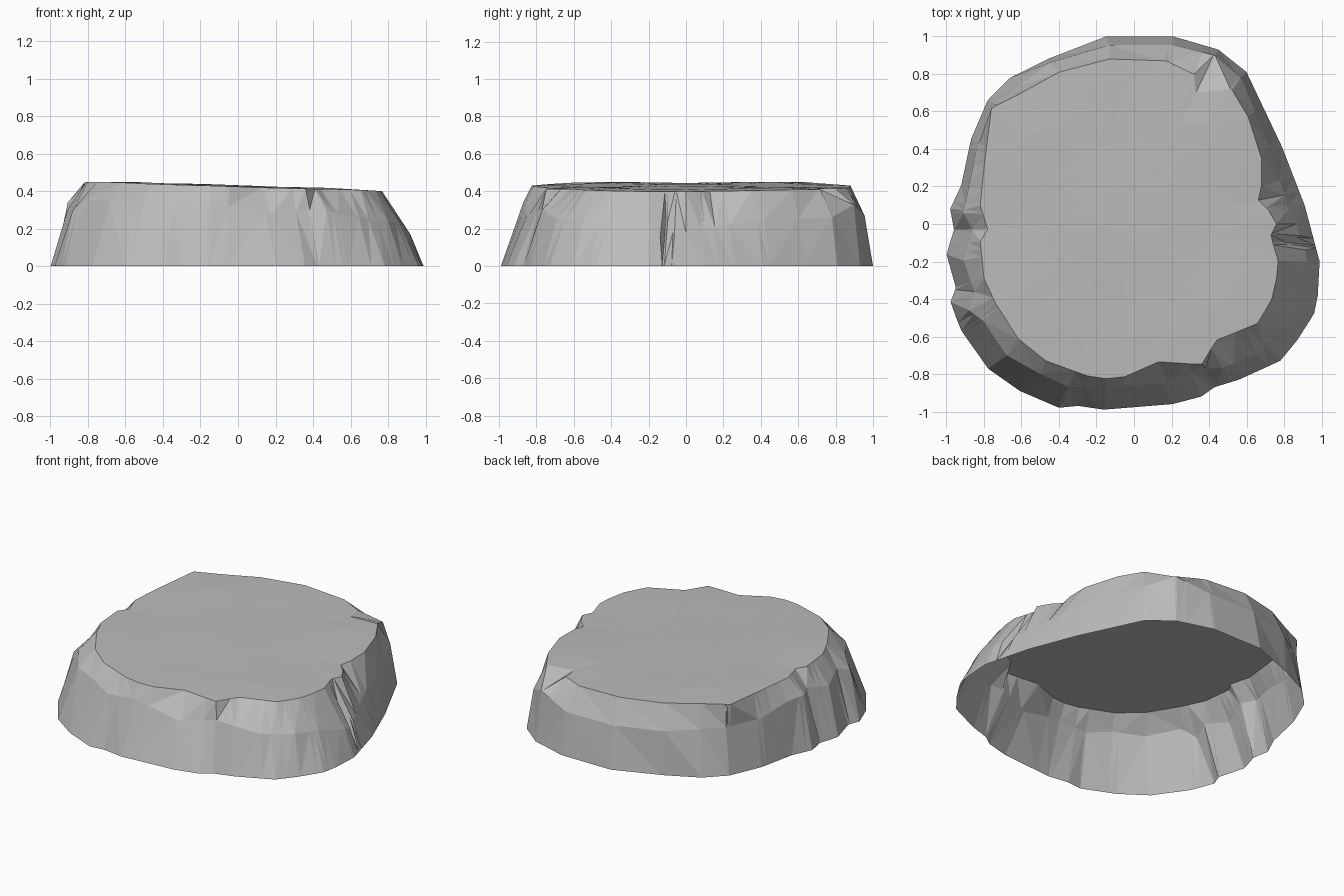
import bpy
import bmesh
from math import atan2, cos, sin
from mathutils import Vector

cube = bpy.data.objects.get("Cube")
if cube:
    bpy.data.objects.remove(cube, do_unlink=True)

# Ground outline of the rock, counter-clockwise
foot = [(.99, -.2), (.91, .1), (.79, .41), (.6, .81), (.45, .93), (.21, 1), (-.15, 1),
        (-.46, .88), (-.66, .78), (-.78, .66), (-.87, .45), (-.92, .21), (-.98, .08),
        (-.96, -.03), (-1, -.16), (-.95, -.34), (-.98, -.42), (-.92, -.57), (-.78, -.77),
        (-.61, -.89), (-.4, -.98), (-.3, -.97), (-.16, -.99), (.21, -.96), (.36, -.92),
        (.43, -.87), (.56, -.83), (.78, -.73), (.87, -.62), (.96, -.48), (.98, -.38)]

# Worn shoulder between wall and rim, with its height
shoulder = [(.92, -.2, .17), (.92, -.14, .15), (.8, -.1, .25), (.89, -.06, .16),
            (.82, .1, .2), (.72, .42, .25), (.57, .78, .26), (.43, .9, .33),
            (.21, .955, .27), (-.13, .955, .27), (-.45, .86, .28), (-.74, .64, .3),
            (-.84, .4, .3), (-.88, .2, .34), (-.91, .06, .34), (-.86, -.03, .34),
            (-.91, -.2, .3), (-.85, -.36, .34), (-.88, -.46, .3), (-.8, -.52, .36),
            (-.68, -.7, .34), (-.5, -.8, .35), (-.35, -.87, .32), (-.15, -.87, .34),
            (.15, -.85, .27), (.37, -.77, .3), (.47, -.77, .3), (.65, -.69, .25),
            (.8, -.55, .24), (.87, -.4, .22)]

# Chipped edge of the flat top
rim = [(.76, 0), (.73, -.06), (.74, -.1), (.77, -.2), (.76, -.29), (.735, -.4),
       (.66, -.53), (.44, -.62), (.36, -.75), (.13, -.735), (-.05, -.815), (-.15, -.825),
       (-.25, -.81), (-.47, -.73), (-.62, -.61), (-.74, -.42), (-.8, -.29), (-.82, -.09),
       (-.78, -.03), (-.82, .1), (-.8, .3), (-.76, .62), (-.6, .7), (-.4, .81),
       (-.13, .88), (.17, .87), (.32, .8), (.33, .7), (.52, .72), (.61, .57),
       (.68, .35), (.68, .2), (.66, .13), (.72, .07)]


def top_height(x, y):
    """Gently tilted top with slight unevenness."""
    return .423 - .031 * x + .004 * sin(5 * x + 2) * cos(6 * y)


def angle(p):
    return round(atan2(p[1], p[0]), 2)


def ray_point(outline, a):
    """Where a ray from the middle crosses an outline."""
    d = Vector((cos(a), sin(a), 0))
    for i, p in enumerate(outline):
        p, q = Vector(p), Vector(outline[i - 1])
        cross_p, cross_q = d.x * p.y - d.y * p.x, d.x * q.y - d.y * q.x
        if cross_p * cross_q <= 0 and cross_p != cross_q and d.dot(p + q) > 0:
            return p.lerp(q, cross_p / (cross_p - cross_q))


foot = [(x, y, 0) for x, y in foot]
rim = [(x, y, top_height(x, y)) for x, y in rim]
angles = sorted({angle(p) for p in foot + shoulder + rim})

# Wall: rings of matching columns, open underneath
bm = bmesh.new()
rings = [[bm.verts.new(ray_point(o, a)) for a in angles] for o in (foot, shoulder, rim)]

# Top: shrinking rings that follow the uneven surface
for scale in (.75, .5, .25):
    ring = []
    for v in rings[2]:
        x, y = v.co.x * scale, v.co.y * scale
        ring.append(bm.verts.new((x, y, top_height(x, y) + .006)))
    rings.append(ring)

n = len(angles)
for low, high in zip(rings, rings[1:]):
    for i in range(n):
        j = (i + 1) % n
        bm.faces.new((low[i], low[j], high[j], high[i]))
bm.faces.new(rings[-1])
bmesh.ops.triangulate(bm, faces=bm.faces[:])

mesh = bpy.data.meshes.new("flat_rock")
bm.to_mesh(mesh)
bm.free()
rock = bpy.data.objects.new("flat_rock", mesh)
bpy.context.collection.objects.link(rock)

# Stone colour
stone = bpy.data.materials.new("grey_stone")
stone.use_nodes = True
colour = (.5, .5, .5, 1)
stone.diffuse_color = colour
stone.node_tree.nodes["Principled BSDF"].inputs["Base Color"].default_value = colour
mesh.materials.append(stone)
